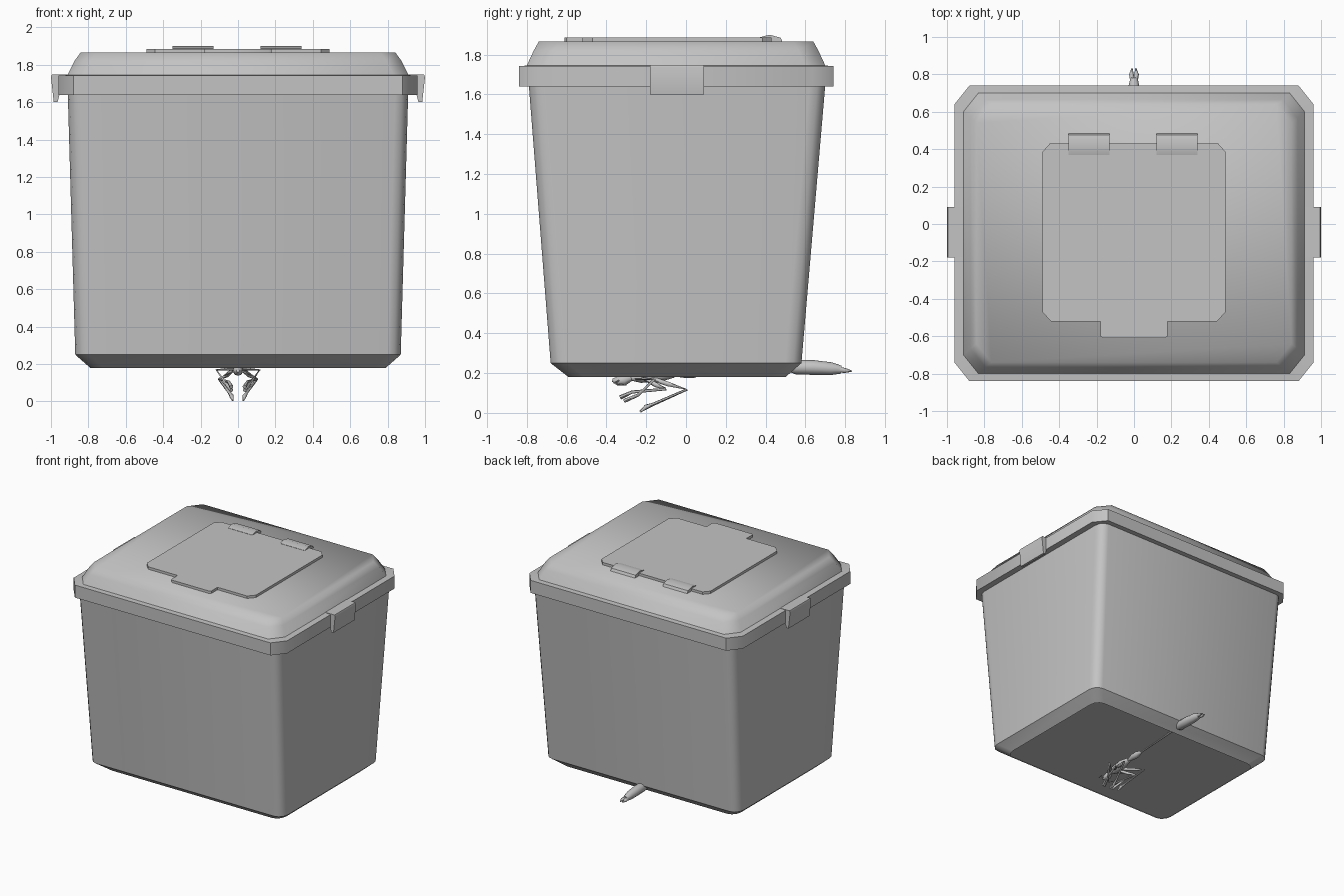
import bpy, bmesh, math
from mathutils import Vector

if "Cube" in bpy.data.objects:
    bpy.data.objects.remove(bpy.data.objects["Cube"])

grey = bpy.data.materials.new("plain grey")
grey.diffuse_color = (0.55, 0.55, 0.55, 1)
grey.use_nodes = True
grey.node_tree.nodes["Principled BSDF"].inputs["Base Color"].default_value = grey.diffuse_color


def finish(bm, name, angle=40):
    bmesh.ops.recalc_face_normals(bm, faces=bm.faces)
    me = bpy.data.meshes.new(name)
    bm.to_mesh(me)
    bm.free()
    me.materials.append(grey)
    ob = bpy.data.objects.new(name, me)
    bpy.context.collection.objects.link(ob)
    bpy.ops.object.select_all(action='DESELECT')
    ob.select_set(True)
    bpy.context.view_layer.objects.active = ob
    bpy.ops.object.shade_smooth_by_angle(angle=math.radians(angle))
    return ob


def rounded_rect(hx, y0, y1, cx, cy, n):
    """Rectangle outline with n-sided elliptical corners."""
    pts = []
    corners = [(1, y1, 1, 0), (-1, y1, 1, 90), (-1, y0, -1, 180), (1, y0, -1, 270)]
    for sx, y, sy, start in corners:
        for i in range(n + 1):
            a = math.radians(start + 90 * i / n)
            pts.append((sx * (hx - cx) + cx * math.cos(a), y - sy * cy + cy * math.sin(a)))
    return pts


def loft(name, rings, cx, cy, n, cap_start=False, cap_end=False, angle=40):
    """Skin between rounded rectangles given as (half x, y min, y max, z)."""
    bm = bmesh.new()
    loops = [[bm.verts.new((x, y, z)) for x, y in rounded_rect(hx, y0, y1, cx, cy, n)]
             for hx, y0, y1, z in rings]
    for a, b in zip(loops, loops[1:]):
        for i in range(len(a)):
            j = (i + 1) % len(a)
            bm.faces.new((a[i], a[j], b[j], b[i]))
    if cap_start:
        bm.faces.new(loops[0])
    if cap_end:
        bm.faces.new(loops[-1])
    return finish(bm, name, angle)


def prism(name, outline, to3d, depth):
    """Extrude a 2D outline along a 3D offset."""
    bm = bmesh.new()
    f = bm.faces.new([bm.verts.new(to3d(*p)) for p in outline])
    new = bmesh.ops.extrude_face_region(bm, geom=[f])['geom']
    bmesh.ops.translate(bm, vec=Vector(depth),
                        verts=[v for v in new if isinstance(v, bmesh.types.BMVert)])
    return finish(bm, name)


def spindle(name, stations, sides=10):
    """Turned shape along a path of (point, radius) stations."""
    bm = bmesh.new()
    pts = [Vector(p) for p, r in stations]
    loops = []
    for i, (p, r) in enumerate(stations):
        d = (pts[min(i + 1, len(pts) - 1)] - pts[max(i - 1, 0)]).normalized()
        u = d.cross(Vector((0.3, 0.1, 1))).normalized()
        v = d.cross(u)
        loops.append([bm.verts.new(pts[i] + r * (math.cos(t) * u + math.sin(t) * v))
                      for t in (2 * math.pi * k / sides for k in range(sides))])
    for a, b in zip(loops, loops[1:]):
        for i in range(sides):
            j = (i + 1) % sides
            bm.faces.new((a[i], a[j], b[j], b[i]))
    bm.faces.new(loops[0])
    bm.faces.new(loops[-1])
    return finish(bm, name, 60)


# Tapered box with a chamfered lower edge, open underneath around a raised floor
loft("box_body", [(0.79, -0.59, 0.50, 0.18), (0.87, -0.68, 0.58, 0.25),
                  (0.91, -0.79, 0.70, 1.65)], 0.07, 0.08, 3)
loft("box_floor", [(0.865, -0.675, 0.575, 0.25), (0.865, -0.675, 0.575, 0.255)],
     0.07, 0.08, 3, True, True)

# Lid: underside, rim, ledge, sloped shoulder, flat top
loft("lid", [(0.89, -0.77, 0.68, 1.64), (0.96, -0.84, 0.74, 1.64),
             (0.96, -0.84, 0.74, 1.742), (0.912, -0.80, 0.70, 1.745),
             (0.875, -0.765, 0.665, 1.82), (0.842, -0.74, 0.64, 1.865)],
     0.08, 0.10, 1, False, True, 50)

# Hatch panel with a front finger tab
half = [(0.18, -0.60), (0.18, -0.52), (0.445, -0.52), (0.49, -0.47), (0.49, 0.385), (0.45, 0.43)]
outline = [(0.165, -0.61)] + half
outline = outline + [(-x, y) for x, y in reversed(outline)]
prism("hatch_panel", outline, lambda x, y: (x, y, 1.855), (0, 0, 0.03))

# Hatch hinges
for side, x in (("left", -0.24), ("right", 0.23)):
    prism(side + "_hinge", [(0.37, 1.86), (0.37, 1.887), (0.42, 1.9), (0.475, 1.885), (0.487, 1.86)],
          lambda y, z: (x - 0.11, y, z), (0.22, 0, 0))

# Side latches hooked over the rim
for side, s in (("left", -1), ("right", 1)):
    prism(side + "_latch", [(0.91, 1.747), (0.995, 1.747), (1.0, 1.735), (0.985, 1.60),
                            (0.965, 1.60), (0.952, 1.65)],
          lambda x, z: (s * x, -0.18, z), (0, 0.27, 0))

# Insect clinging underneath: head, body segments, thin stalk and tail
spindle("insect_head", [((0, -0.37, 0.165), 0.008), ((0, -0.345, 0.16), 0.022),
                        ((0, -0.31, 0.165), 0.028), ((0, -0.275, 0.175), 0.014)])
spindle("insect_thorax", [((0, -0.275, 0.175), 0.014), ((0, -0.23, 0.183), 0.032),
                          ((0, -0.14, 0.19), 0.036), ((0, -0.06, 0.195), 0.018)])
spindle("insect_waist", [((0, -0.06, 0.195), 0.012), ((0, -0.01, 0.2), 0.024),
                         ((0, 0.04, 0.2), 0.024), ((0, 0.09, 0.2), 0.009)])
spindle("insect_stalk", [((0, 0.08, 0.2), 0.007), ((0, 0.3, 0.21), 0.007),
                         ((0, 0.50, 0.228), 0.01)], 6)
spindle("insect_tail", [((0, 0.49, 0.228), 0.01), ((0, 0.55, 0.23), 0.036),
                        ((0, 0.64, 0.228), 0.037), ((0, 0.73, 0.222), 0.032),
                        ((0, 0.78, 0.217), 0.02)])

# Mirrored legs, tail prongs and feelers
limbs = {
    "back_leg": [((.02, -.18, .175), .011), ((.055, -.09, .145), .012), ((.1, .005, .118), .007),
                 ((.045, -.16, .045), .008), ((.035, -.2, .03), .012), ((.028, -.23, .006), .005)],
    "middle_leg": [((.02, -.21, .175), .011), ((.06, -.15, .14), .012), ((.1, -.1, .12), .007),
                   ((.05, -.27, .105), .008), ((.035, -.33, .078), .011)],
    "front_leg": [((.02, -.25, .175), .01), ((.115, -.16, .168), .008),
                  ((.06, -.24, .09), .008), ((.035, -.31, .06), .01)],
    "feeler": [((.01, -.33, .165), .004), ((.05, -.36, .15), .004), ((.07, -.3, .14), .003)],
    "tail_prong": [((.006, .76, .218), .014), ((.014, .80, .213), .013), ((.01, .833, .21), .003)],
}
for name, path in limbs.items():
    for side, s in (("left", -1), ("right", 1)):
        spindle(side + "_" + name, [((s * p[0], p[1], p[2]), r) for p, r in path], 6)
